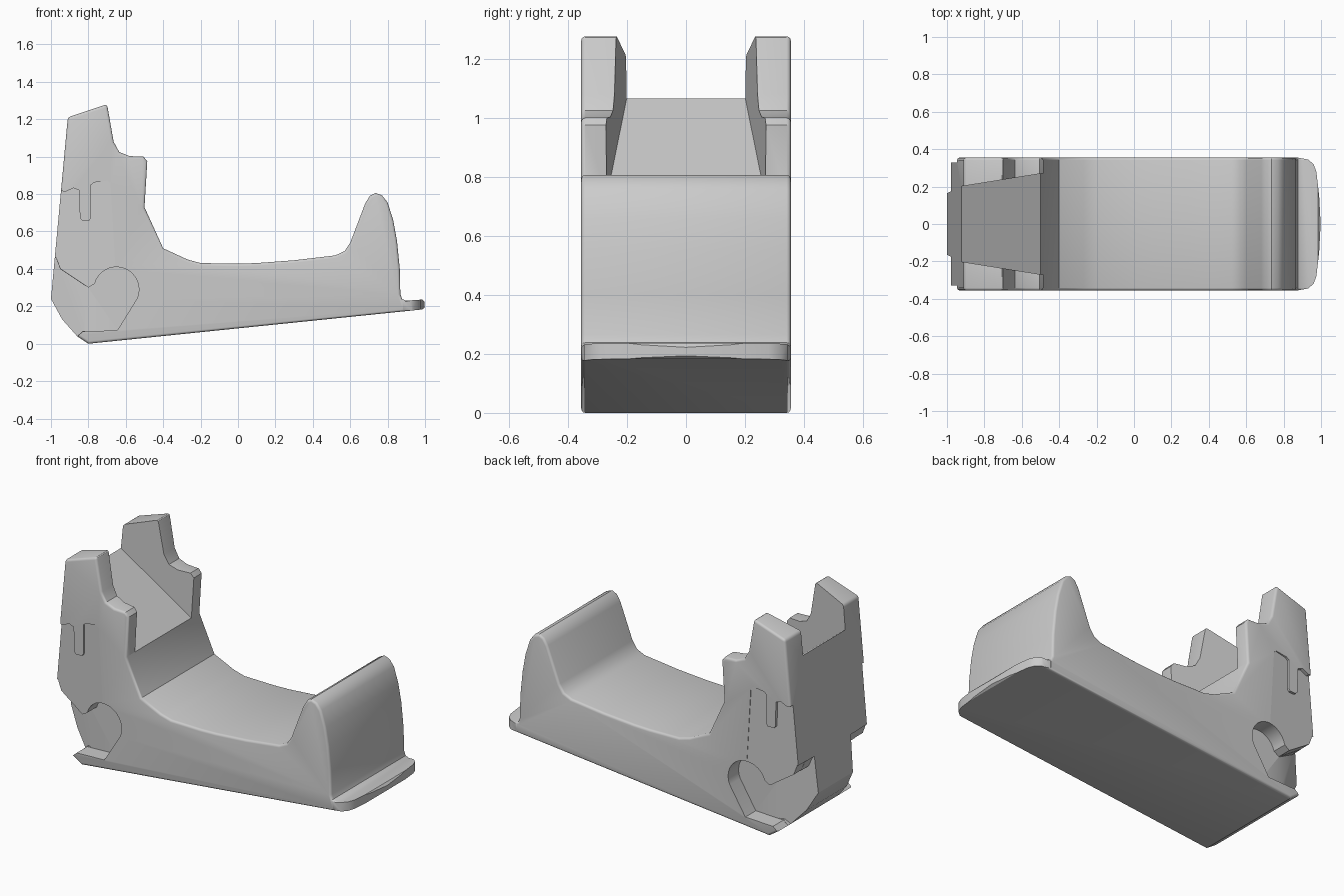
import bpy, bmesh, math

cube = bpy.data.objects.get("Cube")
if cube:
    bpy.data.objects.remove(cube, do_unlink=True)

grey = bpy.data.materials.new("plain_grey")
grey.use_nodes = True
colour = (0.6, 0.6, 0.6, 1)
grey.diffuse_color = colour
grey.node_tree.nodes["Principled BSDF"].inputs["Base Color"].default_value = colour

HALF = 0.355


def loft(name, ring_a, ring_b):
    """Closed solid between two matching rings of points."""
    bm = bmesh.new()
    a = [bm.verts.new(p) for p in ring_a]
    b = [bm.verts.new(p) for p in ring_b]
    bm.faces.new(a)
    bm.faces.new(b)
    n = len(a)
    for i in range(n):
        bm.faces.new((a[i], a[(i + 1) % n], b[(i + 1) % n], b[i]))
    bmesh.ops.recalc_face_normals(bm, faces=bm.faces)
    mesh = bpy.data.meshes.new(name)
    bm.to_mesh(mesh)
    bm.free()
    mesh.materials.append(grey)
    ob = bpy.data.objects.new(name, mesh)
    bpy.context.collection.objects.link(ob)
    return ob


def side_prism(name, outline, inner, outer):
    """Side outline spanned in y; inner is a function of x."""
    return loft(name, [(x, inner(x), z) for x, z in outline],
                [(x, outer, z) for x, z in outline])


def apply(ob, mod):
    bpy.context.view_layer.objects.active = ob
    bpy.ops.object.modifier_apply(modifier=mod.name)


def combine(ob, cutter, operation="DIFFERENCE"):
    cutter.hide_render = True
    mod = ob.modifiers.new("cut", "BOOLEAN")
    mod.operation, mod.solver, mod.object = operation, "EXACT", cutter
    apply(ob, mod)
    bpy.data.objects.remove(cutter, do_unlink=True)


def bevel(ob, width, degrees, segments=3):
    mod = ob.modifiers.new("round", "BEVEL")
    mod.width, mod.segments = width, segments
    mod.limit_method, mod.angle_limit = "ANGLE", math.radians(degrees)
    apply(ob, mod)


# Saddle body: base, tall arm end, dipped seat and rounded end stop
profile = [
    (-0.8, 0.0), (0.985, 0.183), (1.0, 0.195), (1.0, 0.22), (0.985, 0.236),
    (0.9, 0.23), (0.878, 0.238), (0.868, 0.265), (0.865, 0.4), (0.85, 0.55),
    (0.83, 0.66), (0.8, 0.755), (0.77, 0.793), (0.735, 0.806), (0.705, 0.79),
    (0.68, 0.75), (0.6, 0.54), (0.57, 0.495), (0.52, 0.472), (0.3, 0.446),
    (0.1, 0.431), (0, 0.428), (-0.2, 0.431), (-0.27, 0.45), (-0.4, 0.51),
    (-0.5, 0.73), (-0.485, 0.975), (-0.505, 1.0), (-0.58, 1.003),
    (-0.635, 1.025), (-0.665, 1.08), (-0.7, 1.28), (-0.91, 1.21),
    (-1.0, 0.24), (-0.94, 0.13), (-0.86, 0.04)]
body = side_prism("saddle_body", profile, lambda x: -HALF, HALF)
bevel(body, 0.014, 60)

# Bowed end of the base with rounded corners
edge = [(-1.1, 0.4), (0.87, 0.4), (0.88, 0.354), (0.93, 0.345), (0.96, 0.32),
        (0.975, 0.28), (0.99, 0.15)]
plan = edge + [(0.998, 0)] + [(x, -y) for x, y in reversed(edge)]
combine(body, loft("plan_cutter", [(x, y, -0.2) for x, y in plan],
                   [(x, y, 1.5) for x, y in plan]), "INTERSECT")


# Tapered slot with a sloping floor between the two arms
def slot_ring(x):
    w = 0.2 + 0.16 * (x + 0.93)
    z = 1.07 - 0.79 * (x + 0.93)
    return [(x, -w, z), (x, w, z), (x, w, 1.5), (x, -w, 1.5)]


combine(body, loft("slot_cutter", slot_ring(-1.1), slot_ring(-0.4)))

# Outlines of the side recesses
arc = [(-0.65 + 0.12 * math.cos(a), 0.29 + 0.12 * math.sin(a))
       for a in (math.radians(165 - 190 * i / 20) for i in range(21))]
pivot = [(-1.1, 0.48), (-0.973, 0.46), (-0.95, 0.4), (-0.8, 0.3)] + arc + [
    (-0.645, 0.072), (-0.83, 0.065), (-0.87, 0.03), (-1.1, 0.03)]
corner = [(-1.1, 0.478), (-0.973, 0.458), (-0.95, 0.398), (-0.8, 0.298),
          (-0.7, 0.29), (-0.7, 0.075), (-0.83, 0.067), (-0.87, 0.032), (-1.1, 0.032)]
panel = [(-1.1, 0.82), (-0.95, 0.82), (-0.925, 0.812), (-0.88, 0.832),
         (-0.85, 0.82), (-0.845, 0.67), (-0.835, 0.66), (-0.795, 0.66),
         (-0.785, 0.675), (-0.785, 0.85), (-0.77, 0.862), (-0.7, 0.872),
         (-0.682, 0.86), (-0.655, 0.4), (-0.655, 0.3), (-0.8, 0.25), (-1.1, 0.3)]

for s in (-1, 1):
    # Shallow panel that sinks towards the back, around a proud tab
    combine(body, side_prism("panel_cutter", panel,
                             lambda x: s * (0.353 + 0.08 * (x + 0.66)), s * 0.5))
    # Round pivot pocket and the slanted corner beside it
    combine(body, side_prism("pivot_cutter", pivot, lambda x: s * 0.255, s * 0.5))
    combine(body, side_prism("corner_cutter", corner,
                             lambda x: s * (0.255 + 0.45 * (x + 0.8)), s * 0.5))

# Smooth shading with sharp edges kept
bpy.ops.object.select_all(action="DESELECT")
body.select_set(True)
bpy.context.view_layer.objects.active = body
bpy.ops.object.shade_smooth_by_angle(angle=math.radians(32))
